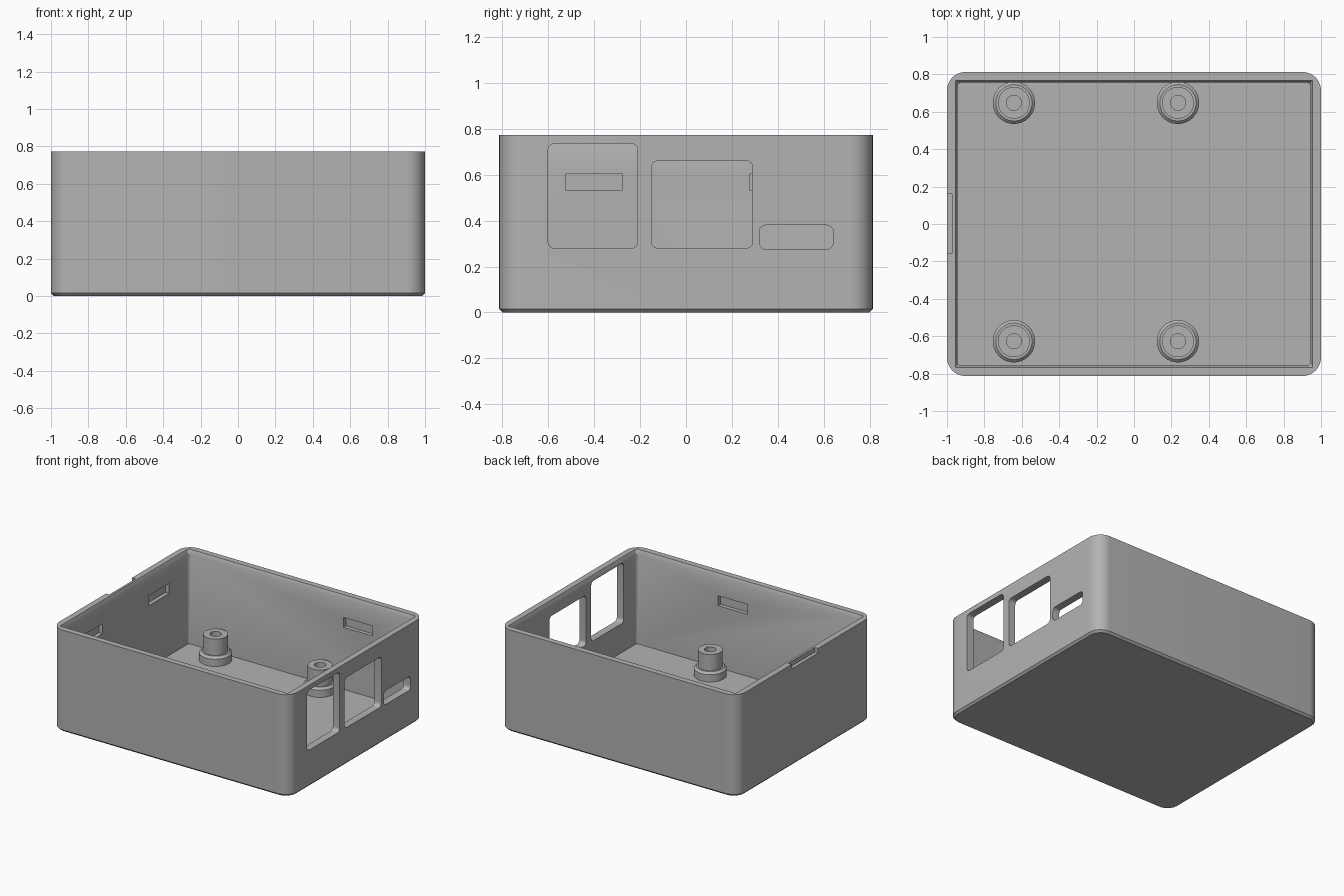
import bpy, bmesh, math

if "Cube" in bpy.data.objects:
    bpy.data.objects.remove(bpy.data.objects["Cube"])

GREY = (0.45, 0.45, 0.45, 1)
plastic = bpy.data.materials.new("grey plastic")
plastic.use_nodes = True
plastic.diffuse_color = GREY
plastic.node_tree.nodes["Principled BSDF"].inputs["Base Color"].default_value = GREY


def rounded_rect(hx, hy, r, steps=10):
    """Counter-clockwise outline centred on the origin."""
    pts = []
    for q, (sx, sy) in enumerate(((1, 1), (-1, 1), (-1, -1), (1, -1))):
        for i in range(steps + 1):
            a = math.pi / 2 * (q + i / steps)
            pts.append((sx * (hx - r) + r * math.cos(a), sy * (hy - r) + r * math.sin(a)))
    return pts


def circle(r, n=48):
    return [(r * math.cos(2 * math.pi * i / n), r * math.sin(2 * math.pi * i / n)) for i in range(n)]


def loft(name, sections):
    """Skin a list of (outline points in 3D) and cap both ends."""
    bm = bmesh.new()
    rings = [[bm.verts.new(p) for p in s] for s in sections]
    for a, b in zip(rings, rings[1:]):
        n = len(a)
        for i in range(n):
            j = (i + 1) % n
            bm.faces.new((a[i], a[j], b[j], b[i]))
    bm.faces.new(rings[0][::-1])
    bm.faces.new(rings[-1])
    bmesh.ops.recalc_face_normals(bm, faces=bm.faces)
    mesh = bpy.data.meshes.new(name)
    bm.to_mesh(mesh)
    bm.free()
    mesh.materials.append(plastic)
    obj = bpy.data.objects.new(name, mesh)
    bpy.context.collection.objects.link(obj)
    return obj


def at_height(outline, z):
    return [(x, y, z) for x, y in outline]


def select(obj):
    bpy.ops.object.select_all(action="DESELECT")
    obj.select_set(True)
    bpy.context.view_layer.objects.active = obj


def smooth(obj):
    select(obj)
    bpy.ops.object.shade_smooth_by_angle(angle=math.radians(25))


def cut(target, cutter):
    cutter.hide_render = True
    mod = target.modifiers.new("cut", "BOOLEAN")
    mod.operation = "DIFFERENCE"
    mod.solver = "EXACT"
    mod.object = cutter
    select(target)
    bpy.ops.object.modifier_apply(modifier=mod.name)
    bpy.data.objects.remove(cutter)


def box(x0, x1, y0, y1, z0, z1):
    corners = ((x0, y0), (x1, y0), (x1, y1), (x0, y1))
    return loft("cutter", [at_height(corners, z0), at_height(corners, z1)])


# Open tray: outside skin, bevelled inner rim, inside walls and floor
HX, HY, TOP, FLOOR, CHAMFER = 1.0, 0.813, 0.772, 0.06, 0.015
tray = loft("enclosure_tray", [
    at_height(rounded_rect(HX - CHAMFER, HY - CHAMFER, 0.085), 0),
    at_height(rounded_rect(HX, HY, 0.1), CHAMFER),
    at_height(rounded_rect(HX, HY, 0.1), TOP),
    at_height(rounded_rect(0.955, 0.768, 0.005), TOP),
    at_height(rounded_rect(0.943, 0.756, 0.017), TOP - 0.03),
    at_height(rounded_rect(0.943, 0.756, 0.017), FLOOR),
])

# Connector windows through the +x wall: y range, z range
for y0, y1, z0, z1 in ((-0.6, -0.21, 0.28, 0.735),
                       (-0.15, 0.29, 0.28, 0.66),
                       (0.32, 0.64, 0.275, 0.38)):
    shape = [(y + (y0 + y1) / 2, z + (z0 + z1) / 2)
             for y, z in rounded_rect((y1 - y0) / 2, (z1 - z0) / 2, 0.028, 6)]
    cut(tray, loft("cutter", [[(x, y, z) for y, z in shape] for x in (0.9, 1.1)]))

# Snap-fit pockets inside the other walls
Z0, Z1, DEPTH = 0.53, 0.605, 0.03
for y in (-0.4, 0.4):
    cut(tray, box(-0.943 - DEPTH, -0.9, y - 0.122, y + 0.122, Z0, Z1))
cut(tray, box(0.355, 0.6, 0.7, 0.756 + DEPTH, Z0, Z1))
cut(tray, box(0.015, 0.26, -0.756 - DEPTH, -0.7, Z0, Z1))

# Pry notch in the outer rim of the -x wall
cut(tray, box(-1.1, -0.972, -0.155, 0.16, TOP - 0.035, TOP + 0.1))
smooth(tray)

# Stepped standoffs with blind screw holes: (radius, height) up and into the hole
PROFILE = ((0.113, FLOOR - 0.01), (0.113, 0.115), (0.097, 0.131), (0.085, 0.131),
           (0.085, 0.255), (0.04, 0.255), (0.04, 0.09))
for side, y in (("front", -0.627), ("back", 0.648)):
    for end, x in (("right", -0.642), ("left", 0.235)):
        post = loft(f"{side}_{end}_standoff", [at_height(circle(r), z) for r, z in PROFILE])
        post.location = (x, y, 0)
        smooth(post)
